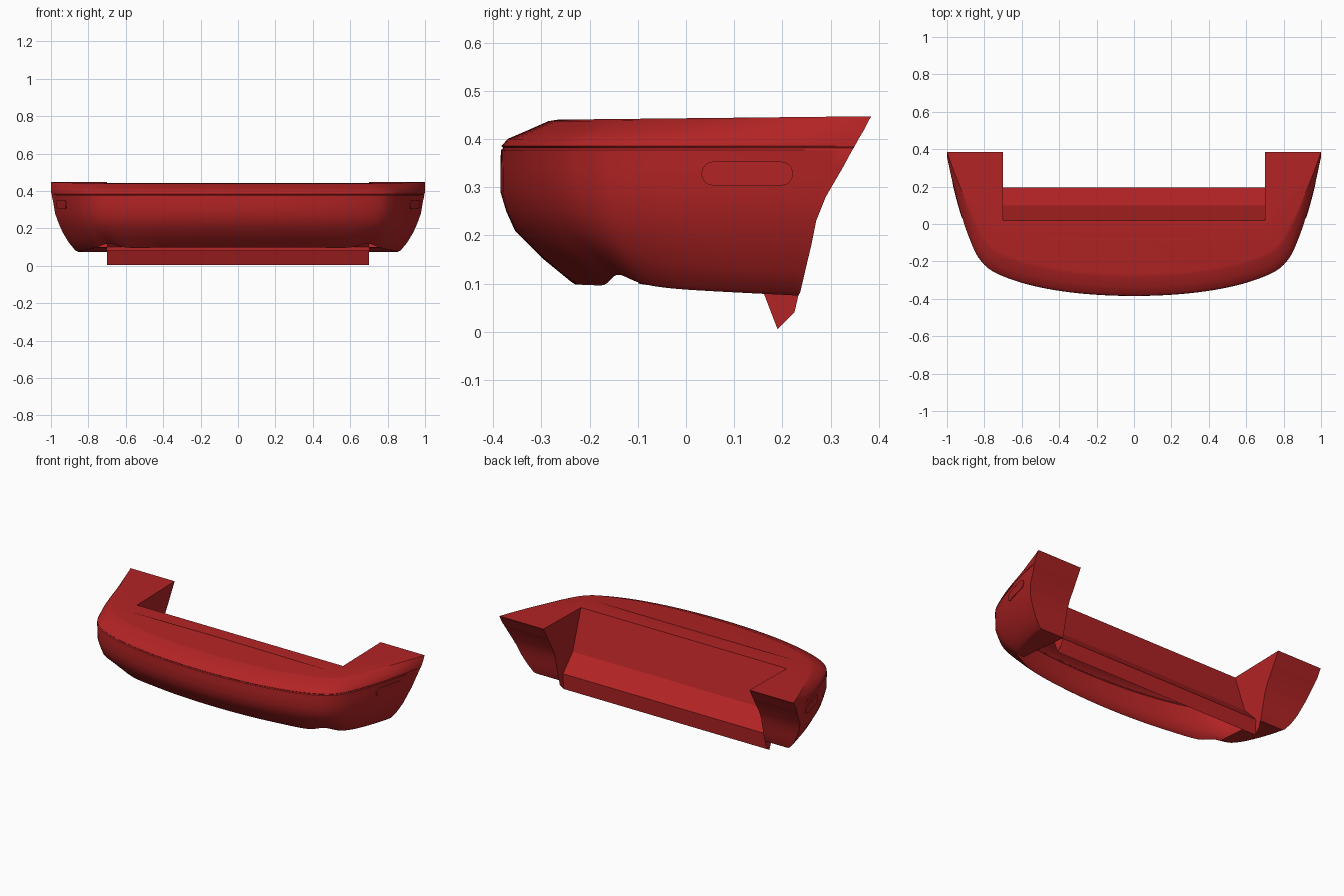
import bpy, bmesh
from mathutils import Vector
from mathutils.bvhtree import BVHTree
from math import cos, sin, pi, exp

cube = bpy.data.objects.get("Cube")
if cube:
    bpy.data.objects.remove(cube)

red = bpy.data.materials.new("red paint")
red.use_nodes = True
colour = (0.45, 0.017, 0.018, 1)
red.diffuse_color = colour
red.node_tree.nodes["Principled BSDF"].inputs["Base Color"].default_value = colour


def finish(bm, name, angle=0.5):
    """Turn a bmesh into a shaded object."""
    bmesh.ops.remove_doubles(bm, verts=bm.verts, dist=0.0005)
    bmesh.ops.recalc_face_normals(bm, faces=bm.faces)
    mesh = bpy.data.meshes.new(name)
    bm.to_mesh(mesh)
    obj = bpy.data.objects.new(name, mesh)
    bpy.context.collection.objects.link(obj)
    mesh.materials.append(red)
    bpy.ops.object.select_all(action="DESELECT")
    obj.select_set(True)
    bpy.context.view_layer.objects.active = obj
    bpy.ops.object.shade_smooth_by_angle(angle=angle)


def catmull(points, steps):
    """Smooth curve through the points."""
    ends = [2 * points[0] - points[1]] + points + [2 * points[-1] - points[-2]]
    out = []
    for a, b, c, d in zip(ends, ends[1:], ends[2:], ends[3:]):
        for i in range(steps):
            t = i / steps
            out.append(0.5 * (2 * b + (c - a) * t + (2 * a - 5 * b + 4 * c - d) * t * t
                              + (3 * b - a - 3 * c + d) * t ** 3))
    return out + [points[-1]]


# Widest plan outline, from the centre of the nose to the left rear tip
half = [Vector(p) for p in ((0, -.385), (.3, -.37), (.55, -.328), (.74, -.262), (.825, -.19),
                            (.877, -.08), (.926, .07), (.968, .23), (1, .385))]
plan = catmull([Vector((-p.x, p.y)) for p in half[:0:-1]] + half, 6)

# Skin levels: nose setback, corner taper, rear taper, nose z, rear z, rear end y
levels = [
    (.12, .08, 0, .440, .447, .385),
    (.10, .065, 0, .437, .440, .380),
    (.05, .035, 0, .415, .420, .370),
    (.015, .01, 0, .400, .400, .358),
    (.002, .002, .002, .385, .385, .350),
    (.006, .006, .005, .381, .381, .348),
    (.001, 0, .004, .377, .377, .345),
    (0, 0, .012, .340, .340, .325),
    (0, 0, .022, .290, .280, .290),
    (.012, .01, .04, .250, .230, .270),
    (.03, .02, .062, .210, .180, .260),
    (.09, .05, .095, .150, .125, .247),
    (.145, .08, .130, .105, .082, .237),
    (.155, .09, .145, .098, .075, .233),
]
INNER = 0.7


def skin_point(p, level):
    setback, corner, rear, z_nose, z_rear, y_end = level
    t = (p.y + .385) / .77
    x = p.x * (1 - corner * (1 - t) - rear * t)
    y = p.y + setback * (1 - t)
    if y > -.2:
        y = -.2 + (y + .2) * (y_end + .2) / .585
    # The lower edge arches up slightly at the front corners
    arch = .22 * max(0, .21 - z_nose) * exp(-((abs(p.x) - .77) / .07) ** 2)
    return (x, y, z_nose + (z_rear - z_nose) * t + arch)


# Bumper shell: lofted skin and deck, open below, with closed wing ends
bm = bmesh.new()
rows = [[bm.verts.new(skin_point(p, lv)) for p in plan] for lv in levels]
for a, b in zip(rows, rows[1:]):
    for i in range(len(plan) - 1):
        bm.faces.new((a[i], a[i + 1], b[i + 1], b[i]))

deck_edge = list(rows[0])
for side, end in ((1, -1), (-1, 0)):
    column = [bm.verts.new((side * INNER, r[end].co.y, r[end].co.z)) for r in rows]
    for i in range(len(rows) - 1):
        bm.faces.new((rows[i][end], rows[i + 1][end], column[i + 1], column[i]))
    # Inner wall with its small hanging gusset
    gusset = [bm.verts.new((side * INNER, y, z))
              for y, z in ((.225, .04), (.19, .005), (.16, .083), (.1, .2), (.02, .44))]
    bm.faces.new(column + gusset)
    # Floor of the wing
    edge = [v for v in rows[-1] if v.co.x * side > INNER and v.co.y > -.1]
    front = bm.verts.new((side * INNER, -.1, .1))
    inner = [column[-1], gusset[2], front]
    bm.faces.new(edge + (inner if side > 0 else inner[::-1]))
    corner = [column[0], gusset[-1]]
    deck_edge += corner if side > 0 else corner[::-1]
bm.faces.new(deck_edge)
bm.normal_update()
surface = BVHTree.FromBMesh(bm)
finish(bm, "bumper_shell")

# Folded rear panel between the wings
bm = bmesh.new()
fold = [[bm.verts.new((x, y, z)) for x in (-INNER, INNER)]
        for y, z in ((.02, .44), (.1, .2), (.195, .1), (.19, .005), (.16, .083))]
for a, b in zip(fold, fold[1:]):
    bm.faces.new((a[0], a[1], b[1], b[0]))
finish(bm, "rear_panel", 0.2)

# Side marker lamps
for side, label in ((1, "left"), (-1, "right")):
    outline = []
    for end in (1, -1):
        for i in range(9):
            a = pi * i / 8 - pi / 2
            outline.append((.127 + end * (.07 + .025 * cos(a)), .328 + end * .025 * sin(a)))
        outline += [(.127 + end * (.07 - .14 * k / 6), .328 + end * .025) for k in range(1, 6)]
    bm = bmesh.new()
    rings = []
    for lift in (-.004, .004):
        ring = []
        for y, z in outline:
            hit = surface.ray_cast(Vector((side * 2, y, z)), Vector((-side, 0, 0)))[0]
            ring.append(bm.verts.new((hit.x + side * lift, y, z)))
        rings.append(ring)
    for i in range(len(outline)):
        j = (i + 1) % len(outline)
        bm.faces.new((rings[0][i], rings[0][j], rings[1][j], rings[1][i]))
    bm.faces.new(rings[1])
    finish(bm, label + "_side_marker")

# Thin seam strip on the deck
bm = bmesh.new()
front = [bm.verts.new((x * .065, -.086, .4455)) for x in range(-10, 11)]
back = [bm.verts.new((v.co.x, -.074 - (v.co.x / .65) ** 2 * .01, .4455)) for v in front]
for i in range(len(front) - 1):
    bm.faces.new((front[i], front[i + 1], back[i + 1], back[i]))
finish(bm, "deck_seam")
